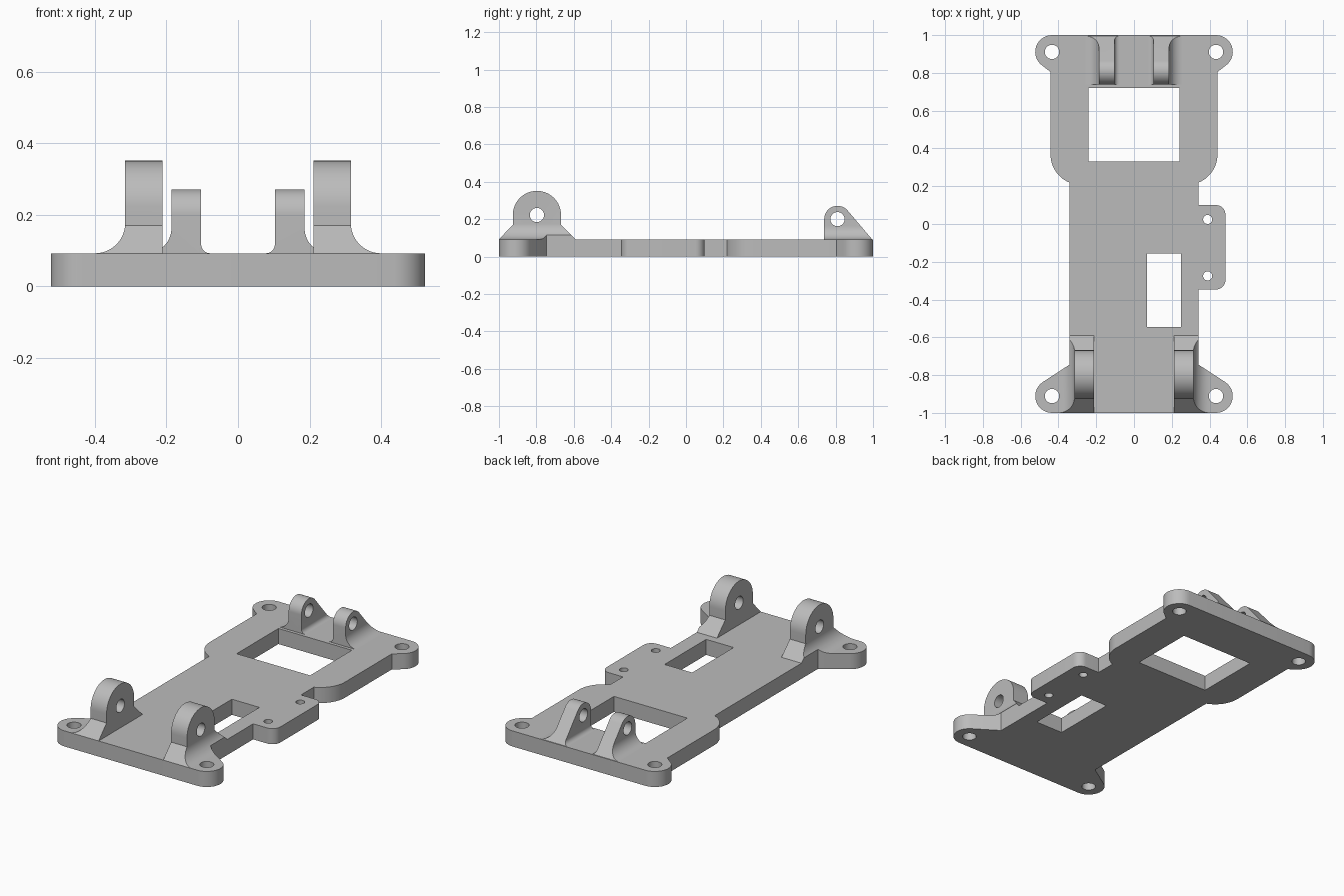
import bpy
import bmesh
from math import sin, cos, radians, acos, atan2, degrees, hypot

if "Cube" in bpy.data.objects:
    bpy.data.objects.remove(bpy.data.objects["Cube"])

T = 0.092           # plate thickness
EDGE = 0.342        # half width of the plate's waist
EAR_X, EAR_Y, EAR_R = 0.434, 0.911, 0.089
HOLE_R = 0.038

grey = bpy.data.materials.new("plain grey")
grey.use_nodes = True
COLOUR = (0.5, 0.5, 0.5, 1)
grey.diffuse_color = COLOUR
grey.node_tree.nodes["Principled BSDF"].inputs["Base Color"].default_value = COLOUR


def arc(cx, cy, r, a0, a1, n=14):
    angles = [radians(a0 + (a1 - a0) * i / n) for i in range(n + 1)]
    return [(cx + r * cos(a), cy + r * sin(a)) for a in angles]


def circle(cx, cy, r, n=40):
    return arc(cx, cy, r, 0, 360, n)[:-1]


def rect(x0, x1, y0, y1):
    return [(x0, y0), (x1, y0), (x1, y1), (x0, y1)]


def prism(name, points, axis, lo, hi):
    """Extrude a closed profile along one axis."""
    place = {"x": lambda a, b, d: (d, a, b),
             "y": lambda a, b, d: (a, d, b),
             "z": lambda a, b, d: (a, b, d)}[axis]
    bm = bmesh.new()
    low = [bm.verts.new(place(a, b, lo)) for a, b in points]
    high = [bm.verts.new(place(a, b, hi)) for a, b in points]
    bm.faces.new(low)
    bm.faces.new(high)
    for i in range(len(points)):
        j = (i + 1) % len(points)
        bm.faces.new((low[i], low[j], high[j], high[i]))
    bmesh.ops.recalc_face_normals(bm, faces=bm.faces)
    mesh = bpy.data.meshes.new(name)
    bm.to_mesh(mesh)
    bm.free()
    mesh.materials.append(grey)
    obj = bpy.data.objects.new(name, mesh)
    bpy.context.collection.objects.link(obj)
    return obj


def activate(obj):
    bpy.ops.object.select_all(action="DESELECT")
    obj.select_set(True)
    bpy.context.view_layer.objects.active = obj


def combine(obj, tool, operation):
    """Apply a boolean and throw the tool away."""
    activate(obj)
    mod = obj.modifiers.new("cut", "BOOLEAN")
    mod.operation, mod.object, mod.solver = operation, tool, "EXACT"
    bpy.ops.object.modifier_apply(modifier=mod.name)
    bpy.data.objects.remove(tool)


def drill_ears(obj):
    for x in (-EAR_X, EAR_X):
        for y in (-EAR_Y, EAR_Y):
            combine(obj, prism("drill", circle(x, y, HOLE_R), "z", -0.1, 1), "DIFFERENCE")


def finish(obj):
    activate(obj)
    bpy.ops.object.shade_smooth_by_angle(angle=radians(30))


# Plate outline: ears, waist, rounded shoulders and a side tab on the left
front_ear = arc(EAR_X, -EAR_Y, EAR_R, -90, 57) + [(EDGE, -0.745)]
tab = ([(EDGE, -0.347)] + arc(0.434, -0.297, 0.05, -90, 0, 8)
       + arc(0.434, 0.05, 0.05, 0, 90, 8) + [(EDGE, 0.1)])
back_half = (arc(0.282, 0.368, 0.16, -68, 0) + [(0.442, 0.805)]
             + arc(EAR_X, EAR_Y, EAR_R, -55, 90))
mirrored = [(-x, y) for x, y in reversed(front_ear + back_half)]
outline = front_ear + tab + back_half + mirrored

# Base plate with windows and screw holes
plate = prism("base_plate", outline, "z", 0, T)
openings = [rect(-0.24, 0.24, 0.33, 0.72), rect(0.07, 0.25, -0.545, -0.157),
            circle(0.39, 0.024, 0.024, 24), circle(0.39, -0.275, 0.024, 24)]
for shape in openings:
    combine(plate, prism("cutter", shape, "z", -0.1, 0.3), "DIFFERENCE")
drill_ears(plate)
finish(plate)


def bracket(name, side, section, profile, hole):
    """Cross-section along y meets side profile along x, trimmed to the plate."""
    obj = prism(name, [(side * x, z) for x, z in section], "y", -1.1, 1.1)
    combine(obj, prism("side_shape", profile, "x", -0.7, 0.7), "INTERSECT")
    combine(obj, prism("trim", outline, "z", -0.2, 0.8), "INTERSECT")
    combine(obj, prism("bore", circle(*hole, HOLE_R), "x", -0.7, 0.7), "DIFFERENCE")
    drill_ears(obj)
    finish(obj)


# Front brackets: flat inside, filleted outside, sloping feet
FY, FZ, FR = -0.797, 0.222, 0.129
foot = 0.17
front_section = ([(0.211, T)] + arc(0.4, T + 0.085, 0.085, 270, 180, 12)
                 + [(0.315, 0.5), (0.211, 0.5)])
front_profile = ([(-1, T), (-0.59, T), (FY + FR, foot)]
                 + arc(FY, FZ, FR, 0, 180, 32) + [(FY - FR, foot)])

# Back brackets: fillets on both sides, straight front, sloping back
BY, BZ, BR = 0.81, 0.2, 0.071
back_section = (arc(0.078, T + 0.025, 0.025, 270, 360, 6) + [(0.103, 0.5), (0.186, 0.5)]
                + arc(0.256, T + 0.07, 0.07, 180, 270, 12))
dy, dz = 0.995 - BY, T - BZ
tangent = degrees(atan2(dz, dy) + acos(BR / hypot(dy, dz)))
back_profile = ([(BY - BR, T), (0.995, T)]
                + arc(BY, BZ, BR, tangent, 180, 28))

for word, side in (("left", 1), ("right", -1)):
    bracket("front_bracket_" + word, side, front_section, front_profile, (FY, FZ))
    bracket("back_bracket_" + word, side, back_section, back_profile, (BY, BZ))
